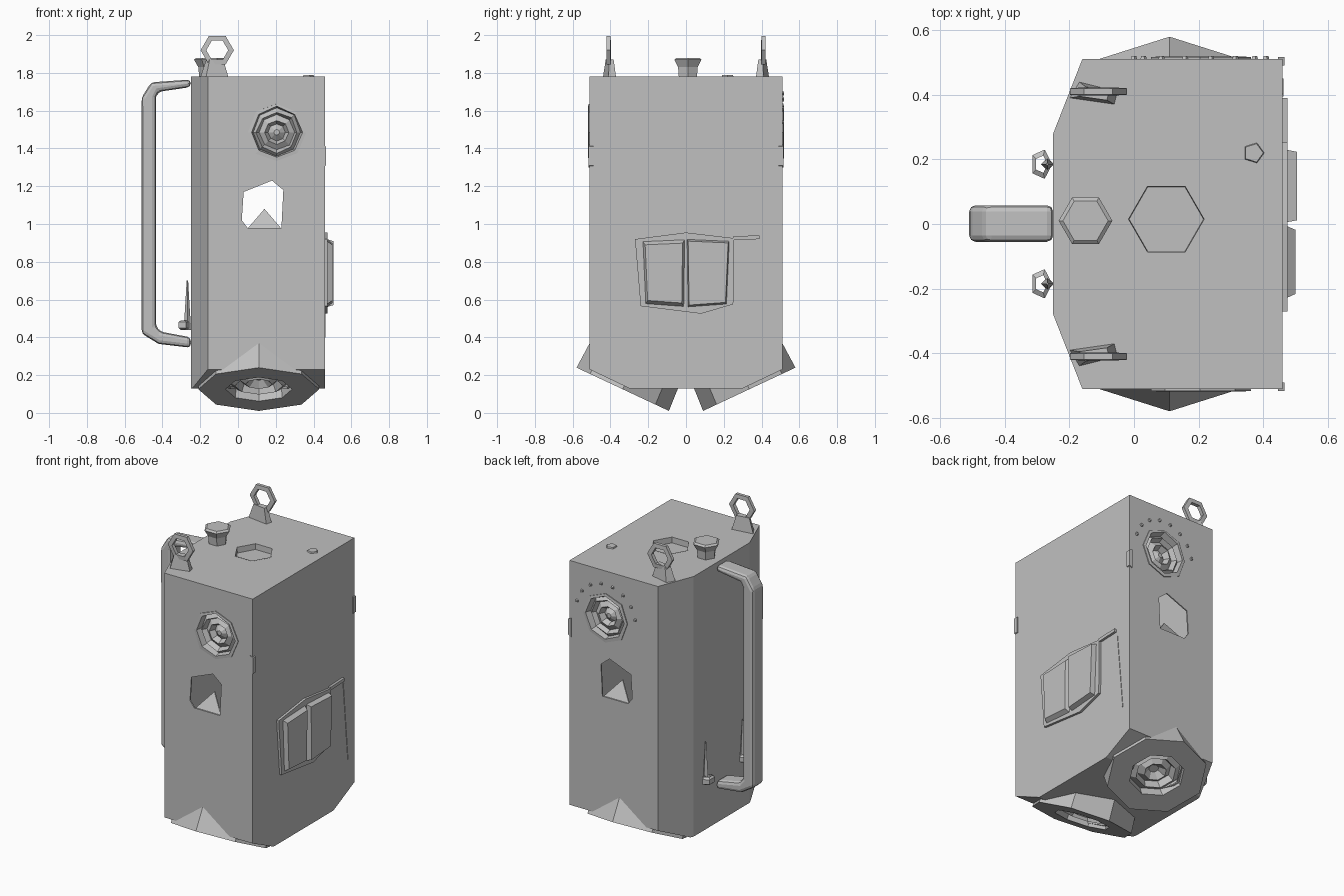
import bpy, bmesh, math, random
from mathutils import Matrix, Vector

random.seed(4)
if "Cube" in bpy.data.objects:
    bpy.data.objects.remove(bpy.data.objects["Cube"])

GREY = (0.53, 0.53, 0.53, 1)
grey = bpy.data.materials.new("plain_grey")
grey.use_nodes = True
grey.diffuse_color = GREY
grey.node_tree.nodes["Principled BSDF"].inputs["Base Color"].default_value = GREY


def finish(name, bm):
    bmesh.ops.remove_doubles(bm, verts=bm.verts, dist=0.0005)
    bmesh.ops.recalc_face_normals(bm, faces=bm.faces)
    mesh = bpy.data.meshes.new(name)
    bm.to_mesh(mesh)
    bm.free()
    mesh.materials.append(grey)
    ob = bpy.data.objects.new(name, mesh)
    bpy.context.collection.objects.link(ob)
    return ob


def frame(x, y, z, tilt=0.0):
    """Local z points up at tilt 0, to the front at 90, to the back at -90."""
    return Matrix.Translation((x, y, z)) @ Matrix.Rotation(math.radians(tilt), 4, "X")


def loft(name, loops, matrix=None, ring=False):
    """Skin matching loops; cap the ends unless the loops form a ring."""
    bm = bmesh.new()
    rows = [[bm.verts.new(p) for p in loop] for loop in loops]
    n = len(rows[0])
    pairs = list(zip(rows, rows[1:])) + ([(rows[-1], rows[0])] if ring else [])
    for a, b in pairs:
        for i in range(n):
            j = (i + 1) % n
            bm.faces.new((a[i], a[j], b[j], b[i]))
    if not ring:
        bm.faces.new(rows[0])
        bm.faces.new(rows[-1])
    if matrix:
        bm.transform(matrix)
    return finish(name, bm)


def lathe(name, profile, sides, matrix, sx=1.0, sy=1.0, wobble=0.0, ring=False):
    loops = []
    for r, h in profile:
        loop = []
        for i in range(sides):
            a = 2 * math.pi * i / sides
            k = r * (1 + random.uniform(-wobble, wobble))
            loop.append((k * sx * math.cos(a), k * sy * math.sin(a), h))
        loops.append(loop)
    return loft(name, loops, matrix, ring)


def prism(name, outline, lo, hi, axis="z", taper=1.0):
    """Extrude a 2D outline along an axis; taper scales the far end."""
    put = {"x": lambda a, b, c: (c, a, b), "y": lambda a, b, c: (a, c, b),
           "z": lambda a, b, c: (a, b, c)}[axis]
    mid = sum((Vector(p) for p in outline), Vector((0, 0))) / len(outline)
    far = [mid + (Vector(p) - mid) * taper for p in outline]
    return loft(name, [[put(*p, lo) for p in outline], [put(*p, hi) for p in far]])


def cut(target, cutter):
    cutter.hide_render = True
    mod = target.modifiers.new("opening", "BOOLEAN")
    mod.operation = "DIFFERENCE"
    mod.solver = "EXACT"
    mod.object = cutter
    bake(target)
    bpy.data.objects.remove(cutter)


def bake(ob):
    bpy.context.view_layer.update()
    graph = bpy.context.evaluated_depsgraph_get()
    mesh = bpy.data.meshes.new_from_object(ob.evaluated_get(graph))
    ob.modifiers.clear()
    ob.data = mesh


# Hollow body: chamfered on the handle side, underside sloping up to both ends
half = [(0.46, 0.51), (-0.16, 0.51), (-0.25, 0.28)]
outline = half + [(x, -y) for x, y in reversed(half)]
body = prism("body_shell", outline, 0.13, 1.78)
bm = bmesh.new()
bm.from_mesh(body.data)
for s in (-1, 1):
    res = bmesh.ops.bisect_plane(bm, geom=bm.verts[:] + bm.edges[:] + bm.faces[:],
                                 plane_co=(0, 0.3 * s, 0.13),
                                 plane_no=(0, 0.43 * s, -0.905), clear_outer=True)
    rim = [e for e in res["geom_cut"] if isinstance(e, bmesh.types.BMEdge)]
    bmesh.ops.contextual_create(bm, geom=rim)
bmesh.ops.recalc_face_normals(bm, faces=bm.faces)
bm.to_mesh(body.data)
bm.free()
shell = body.modifiers.new("wall", "SOLIDIFY")
shell.thickness = 0.012
shell.offset = -1
bake(body)

# Openings: see-through window, round ports, nozzles and the top hatch
window = [(0.05, 0.98), (0.02, 1.02), (0.03, 1.17), (0.18, 1.23), (0.24, 1.18), (0.23, 0.98)]
cut(body, prism("window_cutter", window, -0.8, 0.8, "y"))
for s in (-1, 1):
    cut(body, lathe("port_cutter", [(0.14, -0.1), (0.14, 0.1)], 8,
                    frame(0.205, 0.5 * s, 1.485, -90 * s)))
    cut(body, lathe("nozzle_cutter", [(0.16, -0.12), (0.16, 0.1)], 8,
                    frame(0.11, 0.335 * s, 0.125, -154.9 * s)))
cut(body, lathe("hatch_cutter", [(0.12, -0.1), (0.12, 0.1)], 6, frame(0.1, 0.015, 1.78)))

# Sunken hatch in the top
lathe("top_hatch", [(0.12, -0.07), (0.122, 0.001), (0.117, 0.001), (0.115, -0.035)],
      6, frame(0.1, 0.015, 1.78))

# Rippled dish inside each port and nozzle
ripples = [(0.85, -0.03), (0.72, -0.01), (0.62, -0.04), (0.42, -0.02),
           (0.3, -0.055), (0.1, -0.03)]
for s, end in ((-1, "front"), (1, "back")):
    port = [(0.15, -0.08), (0.155, 0.006), (0.135, 0.008)]
    port += [(0.15 * r, h) for r, h in ripples]
    lathe(end + "_port", port, 8, frame(0.205, 0.51 * s, 1.485, -90 * s), wobble=0.03)

    base = frame(0.11, 0.335 * s, 0.125, -154.9 * s)
    lathe(end + "_nozzle", [(0.97, -0.15), (1, 0), (0.55, 0.0), (0.53, -0.05),
                            (0.4, -0.02), (0.34, -0.06), (0.22, -0.03), (0.1, -0.065)],
          8, base, sx=0.32, sy=0.27)

    # Broken sill plate at the foot of the window
    sill = [(0.05, 0.975), (0.23, 0.975), (0.14, 1.08)]
    loft(end + "_sill", [[(x, s * (0.5 - 0.6 * (z - 0.975) + d), z) for x, z in sill]
                         for d in (0, -0.008)])

    # Lifting eye: tapered foot and a faceted ring
    foot = [(-0.2, 0.39), (-0.06, 0.37), (-0.05, 0.41), (-0.17, 0.44)]
    prism(end + "_eye_foot", [(x, y * s) for x, y in foot], 1.775, 1.87, taper=0.6)
    lathe(end + "_eye_ring", [(0.058, -0.012), (0.058, 0.012), (0.088, 0.01), (0.088, -0.01)],
          6, frame(-0.11, 0.41 * s, 1.92, 90), ring=True)

    # Small cleat beside the handle
    lathe(end + "_cleat_ring", [(0.02, 0), (0.02, 0.05), (0.034, 0.04), (0.034, 0.01)],
          5, frame(-0.287, 0.185 * s, 0.44), sy=1.4, ring=True)
    lathe(end + "_cleat_spike", [(0.02, 0), (0.012, 0.12), (0.004, 0.26)],
          4, frame(-0.268, 0.185 * s, 0.44))

# Cap and small bolt on the top
lathe("top_cap", [(0.055, -0.005), (0.06, 0.05), (0.083, 0.09), (0.07, 0.1)],
      6, frame(-0.15, 0.01, 1.78))
lathe("top_bolt", [(0.035, -0.005), (0.03, 0.008)], 5, frame(0.37, 0.22, 1.78))

# Grab handle: a bracket profile with softened edges
outer = [(-0.25, 0.345), (-0.42, 0.365), (-0.51, 0.42), (-0.51, 1.67), (-0.46, 1.75), (-0.25, 1.765)]
inner = [(-0.25, 1.725), (-0.42, 1.70), (-0.435, 1.67), (-0.435, 0.46), (-0.41, 0.43), (-0.25, 0.40)]
handle = prism("grab_handle", outer + inner, -0.055, 0.058, "y")
soft = handle.modifiers.new("soft_edges", "BEVEL")
soft.width = 0.022
soft.segments = 2
bake(handle)

# Side door: backing plate, two raised leaves and a hinge strip
prism("door_plate", [(-0.27, 0.92), (0, 0.955), (0.255, 0.925), (0.25, 0.575), (0.08, 0.525), (-0.24, 0.565)],
      0.455, 0.475, "x")
leaf = [(-0.215, 0.575), (-0.01, 0.56), (-0.005, 0.92), (-0.23, 0.91)]
prism("door_leaf_front", leaf, 0.47, 0.5, "x", taper=0.88)
prism("door_leaf_back", [(-y, z) for y, z in leaf], 0.47, 0.505, "x", taper=0.94)
prism("hinge_strip", [(0.25, 0.915), (0.39, 0.92), (0.39, 0.94), (0.25, 0.935)], 0.455, 0.475, "x")
prism("door_seam", [(0.395, 0.9), (0.402, 0.9), (0.45, 0.4), (0.442, 0.4)], 0.455, 0.463, "x")

# Catches on the upper corners of the door side
for s, end in ((-1, "front"), (1, "back")):
    prism(end + "_corner_catch", [(0.445, 1.3), (0.466, 1.31), (0.466, 1.41), (0.445, 1.42)],
          0.49 * s, 0.516 * s, "y")

# Rivets around the back port
for i in range(8):
    a = math.radians(15 + 22 * i)
    lathe(f"rivet_{i}", [(0.012, -0.004), (0.008, 0.01)], 5,
          frame(0.205 + 0.21 * math.cos(a), 0.51, 1.485 + 0.21 * math.sin(a), -90))
